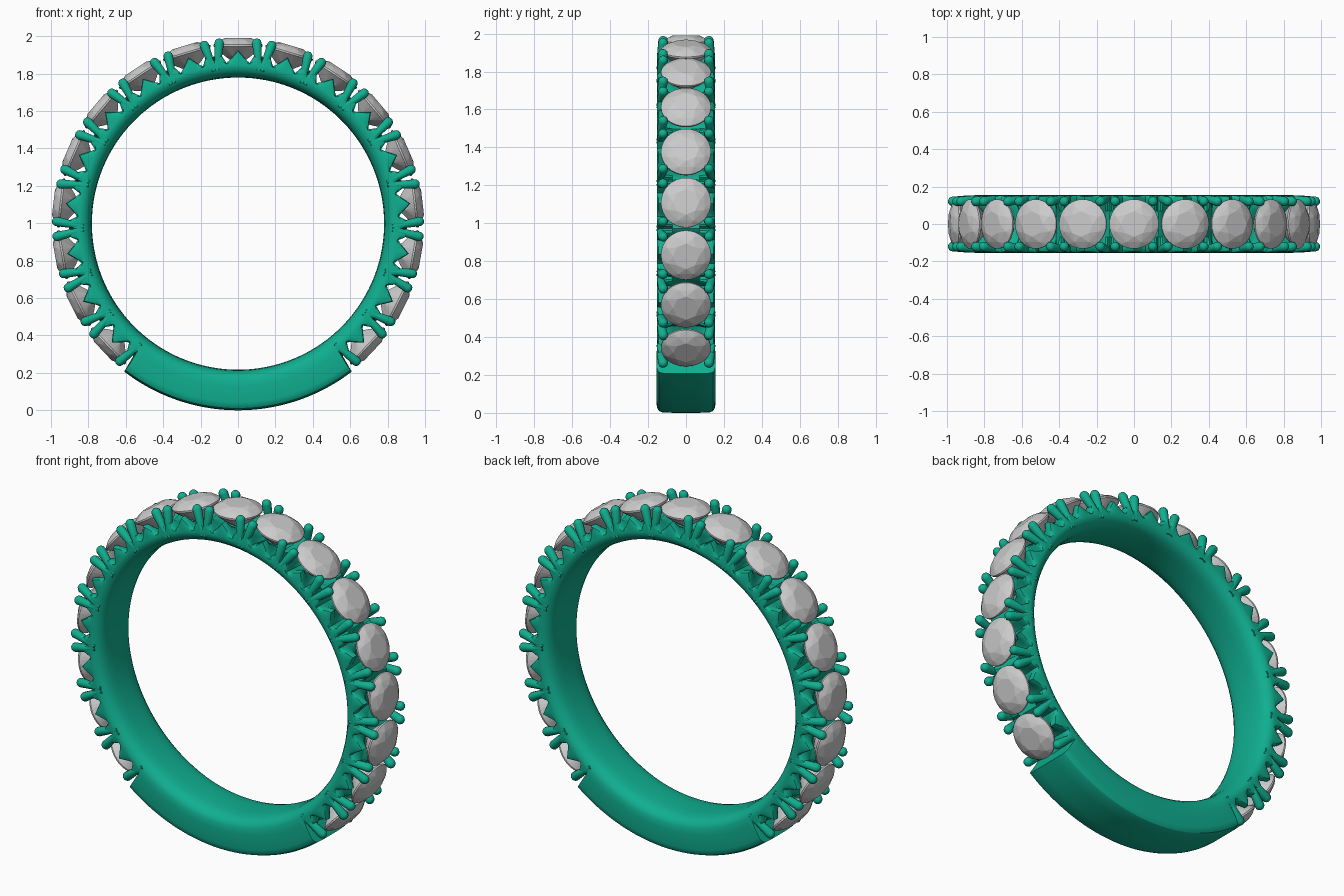
import bpy, bmesh, math
from mathutils import Vector

if "Cube" in bpy.data.objects:
    bpy.data.objects.remove(bpy.data.objects["Cube"])

CZ = 0.998                       # ring centre height
N_SIDE = 8                       # stones each side of the top stone
STEP = math.radians(16.67)       # stone spacing
END = (N_SIDE + 0.5) * STEP      # where the plain shank begins

green = bpy.data.materials.new("green_metal")
green.diffuse_color = (0.005, 0.43, 0.28, 1)
green.use_nodes = True
green.node_tree.nodes["Principled BSDF"].inputs["Base Color"].default_value = green.diffuse_color


def place(a, t, y, r):
    """Local tangent / side / radial coordinates at angle a from the top."""
    return Vector((r * math.sin(a) + t * math.cos(a), y,
                   CZ + r * math.cos(a) - t * math.sin(a)))


def finish(bm, name, mat=None, smooth=None):
    bmesh.ops.recalc_face_normals(bm, faces=bm.faces[:])
    me = bpy.data.meshes.new(name)
    bm.to_mesh(me)
    bm.free()
    ob = bpy.data.objects.new(name, me)
    bpy.context.collection.objects.link(ob)
    if mat:
        me.materials.append(mat)
    if smooth:
        bpy.ops.object.select_all(action='DESELECT')
        ob.select_set(True)
        bpy.context.view_layer.objects.active = ob
        bpy.ops.object.shade_smooth_by_angle(angle=math.radians(smooth))
    return ob


def lerp_table(u, table):
    for (u0, v0), (u1, v1) in zip(table, table[1:]):
        if u <= u1 + 1e-6:
            return v0 + (v1 - v0) * (u - u0) / (u1 - u0)
    return table[-1][1]


# Band: comfort-fit section swept round, scalloped under the stones
INNER = [(0, .781), (.05, .782), (.09, .786), (.12, .795), (.142, .812), (.153, .835)]
SHANK = [(.155, .87), (.155, .955), (.151, .975), (.142, .988), (.125, .995), (.06, .998), (0, .998)]
ZIGZAG = [(0, .927), (.38, .872), (.5, .862), (.72, .915), (.88, .915), (1, .88)]


def section(a):
    if abs(a) > END + 0.012:
        half = INNER + SHANK
    else:
        u = abs(a / STEP - round(a / STEP)) * 2
        ro = lerp_table(u, ZIGZAG)
        mid = lerp_table(u, [(0, .84), (.7, .85), (1, .905)])
        half = INNER + [(.154, .848), (.152, (.848 + ro) / 2), (.146, ro - .006), (.138, ro),
                        (.112, ro), (.07, (ro + mid) / 2), (0, mid)]
    return half + [(-y, r) for y, r in half[-2:0:-1]]


angles = [-END + STEP * i / 24 for i in range(17 * 24 + 1)]
gap = 2 * math.pi - 2 * END - 0.026
angles += [END + 0.013 + gap * i / 60 for i in range(61)]
bm = bmesh.new()
rings = []
for a in angles:
    signed = a if a <= math.pi else a - 2 * math.pi
    rings.append([bm.verts.new(place(a, 0, y, r)) for y, r in section(signed)])
for A, B in zip(rings, rings[1:] + rings[:1]):
    n = len(A)
    for i in range(n):
        bm.faces.new((A[i], A[(i + 1) % n], B[(i + 1) % n], B[i]))
finish(bm, "band", green, 28)


# Prongs: tapered round-tipped claws, in V pairs on both sides
def add_prong(bm, a, lean, side):
    base = Vector((lean * .008, side * .143, .825))
    tip = Vector((lean * .040, side * .121, .968))
    axis = (tip - base).normalized()
    p = axis.orthogonal().normalized()
    q = axis.cross(p)
    rr = .026
    prof = [(base, .012), (base.lerp(tip, .5), .021), (tip, rr)]
    for d in (25, 50, 72):
        e = math.radians(d)
        prof.append((tip + axis * rr * math.sin(e), rr * math.cos(e)))
    loops = []
    for c, r in prof:
        loop = []
        for k in range(12):
            w = 2 * math.pi * k / 12
            v = c + (p * math.cos(w) + q * math.sin(w)) * r
            loop.append(bm.verts.new(place(a, *v)))
        loops.append(loop)
    for A, B in zip(loops, loops[1:]):
        for k in range(12):
            bm.faces.new((A[k], A[(k + 1) % 12], B[(k + 1) % 12], B[k]))
    bm.faces.new(loops[0])
    bm.faces.new(loops[-1])


bm = bmesh.new()
for i in range(-N_SIDE - 1, N_SIDE + 1):
    for lean in (-1, 1):
        if (i == -N_SIDE - 1 and lean < 0) or (i == N_SIDE and lean > 0):
            continue             # the plain shank replaces the outermost claw
        for side in (-1, 1):
            add_prong(bm, (i + 0.5) * STEP, lean, side)
finish(bm, "prongs", green, 50)

# Stones: round faceted cut, from the hull of table, crown, girdle and point
RINGS = [(8, 0, .068, .993), (8, .5, .105, .979), (32, 0, .132, .957),
         (32, 0, .132, .948), (8, .5, .075, .895), (1, 0, 0, .845)]
for i in range(-N_SIDE, N_SIDE + 1):
    bm = bmesh.new()
    for n, off, rad, h in RINGS:
        for k in range(n):
            w = 2 * math.pi * (k + off) / n
            bm.verts.new(place(i * STEP, rad * math.cos(w), rad * math.sin(w), h))
    bmesh.ops.convex_hull(bm, input=bm.verts[:])
    finish(bm, f"stone_{i + N_SIDE + 1}")
